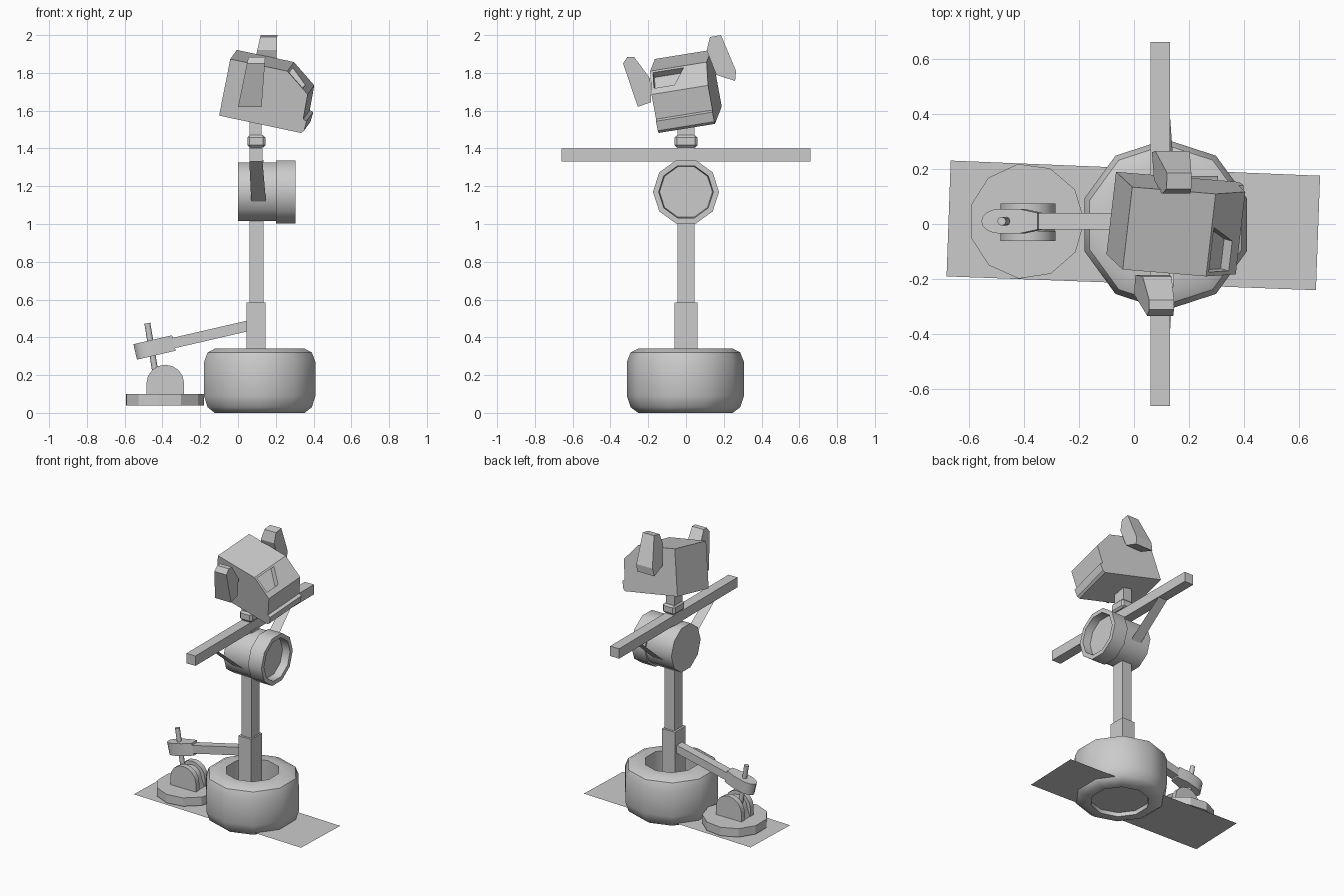
import bpy, bmesh, math
from mathutils import Matrix, Vector

cube = bpy.data.objects.get("Cube")
if cube:
    bpy.data.objects.remove(cube, do_unlink=True)

grey = bpy.data.materials.new("plain_grey")
grey.use_nodes = True
colour = (0.6, 0.6, 0.6, 1)
grey.diffuse_color = colour
grey.node_tree.nodes["Principled BSDF"].inputs["Base Color"].default_value = colour


def finish(name, bm, smooth=None):
    """Turn a bmesh into a named object with the shared material."""
    if bm.faces:
        bmesh.ops.recalc_face_normals(bm, faces=bm.faces[:])
    mesh = bpy.data.meshes.new(name)
    bm.to_mesh(mesh)
    bm.free()
    mesh.materials.append(grey)
    obj = bpy.data.objects.new(name, mesh)
    bpy.context.collection.objects.link(obj)
    if smooth:
        bpy.ops.object.select_all(action='DESELECT')
        obj.select_set(True)
        bpy.context.view_layer.objects.active = obj
        bpy.ops.object.shade_smooth_by_angle(angle=math.radians(smooth))
    return obj


def loft(name, first, second, smooth=None):
    """Solid between two matching outlines."""
    bm = bmesh.new()
    a = [bm.verts.new(p) for p in first]
    b = [bm.verts.new(p) for p in second]
    bm.faces.new(a)
    bm.faces.new(b[::-1])
    n = len(a)
    for i in range(n):
        bm.faces.new((a[i], b[i], b[(i + 1) % n], a[(i + 1) % n]))
    return finish(name, bm, smooth)


def box(name, x0, x1, y0, y1, z0, z1):
    ring = [(x0, y0), (x1, y0), (x1, y1), (x0, y1)]
    return loft(name, [(x, y, z0) for x, y in ring], [(x, y, z1) for x, y in ring])


def lathe(name, profile, sides, matrix, start=0.0, closed=False, smooth=40):
    """Spin (radius, height) points around local z."""
    bm = bmesh.new()
    rings = []
    for r, h in profile:
        ring = []
        for i in range(sides):
            a = start + math.tau * i / sides
            ring.append(bm.verts.new(matrix @ Vector((r * math.cos(a), r * math.sin(a), h))))
        rings.append(ring)
    pairs = list(zip(rings, rings[1:])) + ([(rings[-1], rings[0])] if closed else [])
    for a, b in pairs:
        for i in range(sides):
            j = (i + 1) % sides
            bm.faces.new((a[i], a[j], b[j], b[i]))
    if not closed:
        bm.faces.new(rings[0])
        bm.faces.new(rings[-1])
    return finish(name, bm, smooth)


def sheet(name, points):
    bm = bmesh.new()
    bm.faces.new([bm.verts.new(p) for p in points])
    return finish(name, bm)


# Ground plate, slightly skewed
sheet("ground_plate", [(-0.68, -0.19, 0.028), (0.66, -0.24, 0.028),
                       (0.675, 0.175, 0.028), (-0.665, 0.23, 0.028)])

# Tyre base with an open centre
lathe("tyre_base", [(0.19, 0.0), (0.25, 0.0), (0.29, 0.03), (0.31, 0.09), (0.31, 0.27),
                    (0.29, 0.32), (0.25, 0.34), (0.175, 0.34)],
      10, Matrix.Translation((0.115, -0.003, 0)), math.radians(18), True)

# Post, collar, neck and crossbar
box("lower_post", 0.045, 0.145, -0.06, 0.06, 0.03, 0.585)
box("upper_post", 0.06, 0.135, -0.045, 0.045, 0.58, 1.34)
box("neck", 0.06, 0.125, -0.045, 0.045, 1.39, 1.6)
collar = box("neck_collar", 0.05, 0.145, -0.06, 0.06, 1.405, 1.47)
bevel = collar.modifiers.new("edge", 'BEVEL')
bevel.width = 0.012
bevel.segments = 1
box("crossbar", 0.06, 0.13, -0.66, 0.66, 1.33, 1.4)

# Thin braces from the crossbar down to the drum
for side, label in ((-1, "right"), (1, "left")):
    sheet("brace_" + label, [(0.06, side * 0.4, 1.33), (0.13, side * 0.4, 1.33),
                             (0.148, side * 0.15, 1.12), (0.07, side * 0.15, 1.12)])

# Lamp drum with a recessed lens
lathe("lamp_drum", [(0.163, 0.0), (0.163, 0.2), (0.175, 0.2), (0.175, 0.305),
                    (0.145, 0.305), (0.14, 0.25)], 10,
      Matrix.Translation((0, 0, 1.17)) @ Matrix.Rotation(math.pi / 2, 4, 'Y'), math.pi / 2)

# Side foot with a slotted pivot
lathe("foot_disc", [(0.21, 0.04), (0.21, 0.1)], 11, Matrix.Translation((-0.39, 0.01, 0)),
      math.pi / 2 + 0.15, smooth=30)


def arch(name, y0, y1, radius):
    outline = [(-0.285, 0.09), (-0.485, 0.09)]
    for i in range(9):
        a = math.pi * (1 - i / 8)
        outline.append((-0.385 + radius * math.cos(a), 0.155 + radius * math.sin(a)))
    loft(name, [(x, y0, z) for x, z in outline], [(x, y1, z) for x, z in outline], 30)


arch("pivot_cheek_front", -0.062, -0.025, 0.1)
arch("pivot_core", -0.025, 0.037, 0.075)
arch("pivot_cheek_back", 0.037, 0.074, 0.1)

# Side arm: thin bar, flared round head and a lever rod
tilt = Matrix.Translation((0.05, 0.01, 0.46)) @ Matrix.Rotation(math.radians(-13), 4, 'Y')


def arm_part(name, outline, half):
    loft(name, [tilt @ Vector((x, y, -half)) for x, y in outline],
         [tilt @ Vector((x, y, half)) for x, y in outline], 30)


arm_part("arm_bar", [(0, -0.03), (0, 0.03), (-0.44, 0.03), (-0.44, -0.03)], 0.028)
head_outline = [(-0.4, 0.03), (-0.4, -0.03), (-0.47, -0.045)]
for i in range(9):
    a = math.radians(270 - 180 * i / 8)
    head_outline.append((-0.54 + 0.07 * math.cos(a), 0.045 * math.sin(a)))
head_outline.append((-0.47, 0.045))
arm_part("arm_head", head_outline, 0.042)

low, high = Vector((-0.435, 0.01, 0.2)), Vector((-0.48, 0.01, 0.475))
rod = (high - low).to_track_quat('Z', 'Y').to_matrix().to_4x4()
lathe("lever_rod", [(0.016, 0), (0.016, (high - low).length)], 8, Matrix.Translation(low) @ rod, smooth=50)

# Head: side profile extruded across, in its own tilted frame
forward = Vector((0.975, -0.08, -0.207)).normalized()
across = Vector((0.1, 0.975, 0.16))
across = (across - forward * across.dot(forward)).normalized()
up = forward.cross(across)
corner = Vector((-0.10, -0.11, 1.574))


def in_head(u, v, w):
    return corner + forward * u + across * v + up * w


profile = [(0, 0), (0, 0.31), (0.31, 0.31), (0.44, 0.21), (0.442, 0.075),
           (0.462, 0.068), (0.458, 0.015), (0.445, 0)]
head = loft("head", [in_head(u, 0, w) for u, w in profile],
            [in_head(u, 0.305, w) for u, w in profile])

# Eye recess sunk into the sloping brow
eye = [(0.08, 0.015), (0.08, 0.18), (0.75, 0.125), (0.75, 0.015)]


def on_brow(t, v, depth):
    return in_head(0.31 + 0.13 * t - 0.6 * depth, v, 0.31 - 0.1 * t - 0.8 * depth)


cutter = loft("eye_cutter", [on_brow(t, v, -0.02) for t, v in eye],
              [on_brow(t, v, 0.04) for t, v in eye])
cutter.hide_render = True
cutter.hide_viewport = True
cutter.display_type = 'WIRE'
cut = head.modifiers.new("eye", 'BOOLEAN')
cut.operation = 'DIFFERENCE'
cut.object = cutter
cut.solver = 'EXACT'


# Ears: side outline, with the width changing from bottom to top
def ear(name, outline, bottom, top):
    zs = [z for _, z in outline]
    lo, hi = min(zs), max(zs)

    def side(k):
        return [(bottom[k] + (top[k] - bottom[k]) * (z - lo) / (hi - lo), y, z) for y, z in outline]
    loft(name, side(0), side(1))


ear("right_ear", [(-0.333, 1.85), (-0.31, 1.885), (-0.275, 1.885), (-0.19, 1.77),
                  (-0.185, 1.645), (-0.255, 1.62)], (0.0, 0.125), (0.055, 0.145))
ear("left_ear", [(0.127, 1.99), (0.185, 2.0), (0.265, 1.81), (0.26, 1.757),
                 (0.16, 1.79), (0.11, 1.92)], (0.065, 0.2), (0.12, 0.208))
